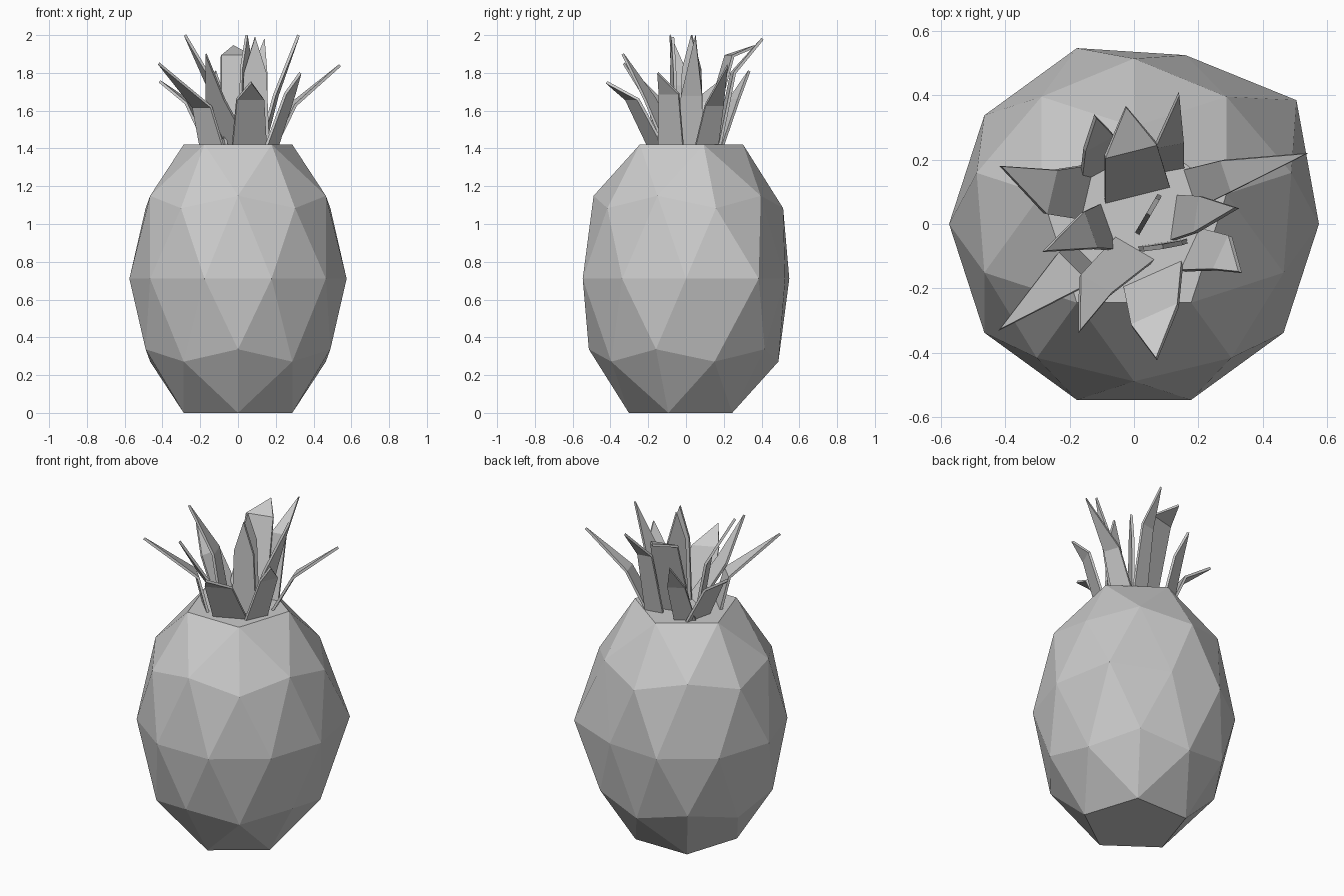
import bpy, bmesh, math
from mathutils import Vector, Matrix


def add_object(name, bm):
    bmesh.ops.recalc_face_normals(bm, faces=bm.faces)
    mesh = bpy.data.meshes.new(name)
    bm.to_mesh(mesh)
    bm.free()
    obj = bpy.data.objects.new(name, mesh)
    bpy.context.collection.objects.link(obj)
    return obj


# Fruit body: stretched icosphere with both poles pressed flat
RX, RY, RZ, MID = 0.575, 0.575, 0.835, 0.715
bm = bmesh.new()
bmesh.ops.create_icosphere(bm, subdivisions=2, radius=1.0)
bmesh.ops.rotate(bm, verts=bm.verts, cent=(0, 0, 0),
                 matrix=Matrix.Rotation(math.radians(18), 3, 'Z'))
for v in bm.verts:
    z = max(-0.8507, min(0.8507, v.co.z))
    v.co = (v.co.x * RX, v.co.y * RY, MID + z * RZ)
# Two slightly uneven corners on the back right
for old, new in (((0.47, 0.34, MID), (0.505, 0.385, MID)),
                 ((0.18, 0.55, MID), (0.16, 0.525, MID))):
    near = min(bm.verts, key=lambda v: (v.co - Vector(old)).length)
    near.co = new
low = min(v.co.z for v in bm.verts)
bmesh.ops.translate(bm, verts=bm.verts, vec=(0, 0, -low))
add_object("fruit_body", bm)

# Crown leaves: base centre, half-width direction, shoulder centre, tip
BASE_Z = 1.415
LEAVES = [
    ((0.06, -0.16), (0.09, 0.04), (0.065, -0.285, 1.66), (0.07, -0.42, 1.75)),
    ((0.01, 0.095), (0.10, 0.025), (-0.01, 0.23, 1.89), (-0.025, 0.365, 1.94)),
    ((-0.15, 0.10), (0.02, 0.085), (-0.26, 0.10, 1.64), (-0.415, 0.18, 1.755)),
    ((-0.085, -0.01), (-0.025, 0.07), (-0.14, -0.02, 1.73), (-0.28, -0.085, 2.0)),
    ((-0.14, -0.12), (0.06, -0.06), (-0.19, -0.14, 1.62), (-0.42, -0.33, 1.85)),
    ((0.0, -0.08), (0.06, -0.035), (-0.12, -0.19, 1.66), (-0.17, -0.335, 1.90)),
    ((0.18, 0.11), (-0.02, 0.06), (0.29, 0.15, 1.63), (0.54, 0.22, 1.84)),
    ((0.13, 0.02), (0.01, 0.07), (0.20, 0.03, 1.68), (0.32, 0.05, 2.0)),
    ((0.18, -0.08), (0.03, 0.065), (0.275, -0.09, 1.69), (0.33, -0.15, 1.80)),
    ((-0.11, 0.165), (0.055, 0.03), (-0.11, 0.255, 1.66), (-0.12, 0.335, 1.81)),
    ((0.10, 0.17), (0.055, 0.01), (0.11, 0.25, 1.80), (0.14, 0.405, 1.98)),
    ((0.045, 0.03), (0.035, 0.06), (0.045, 0.03, 1.82), (0.045, 0.03, 2.0)),
    ((0.09, -0.065), (0.075, 0.012), (0.09, -0.068, 1.80), (0.09, -0.07, 1.99)),
]


def add_leaf(name, base, half, shoulder, tip):
    b = Vector((*base, BASE_Z))
    h = Vector((*half, 0))
    s = Vector(shoulder)
    bm = bmesh.new()
    p = [bm.verts.new(c) for c in (b - h, b + h, s + h * 0.8, s - h * 0.8, tip)]
    bm.faces.new(p[:4])
    bm.faces.new((p[3], p[2], p[4]))
    leaf = add_object(name, bm)
    mod = leaf.modifiers.new("thickness", 'SOLIDIFY')
    mod.thickness = 0.015
    mod.offset = 0


for i, data in enumerate(LEAVES, 1):
    add_leaf(f"crown_leaf_{i:02d}", *data)
